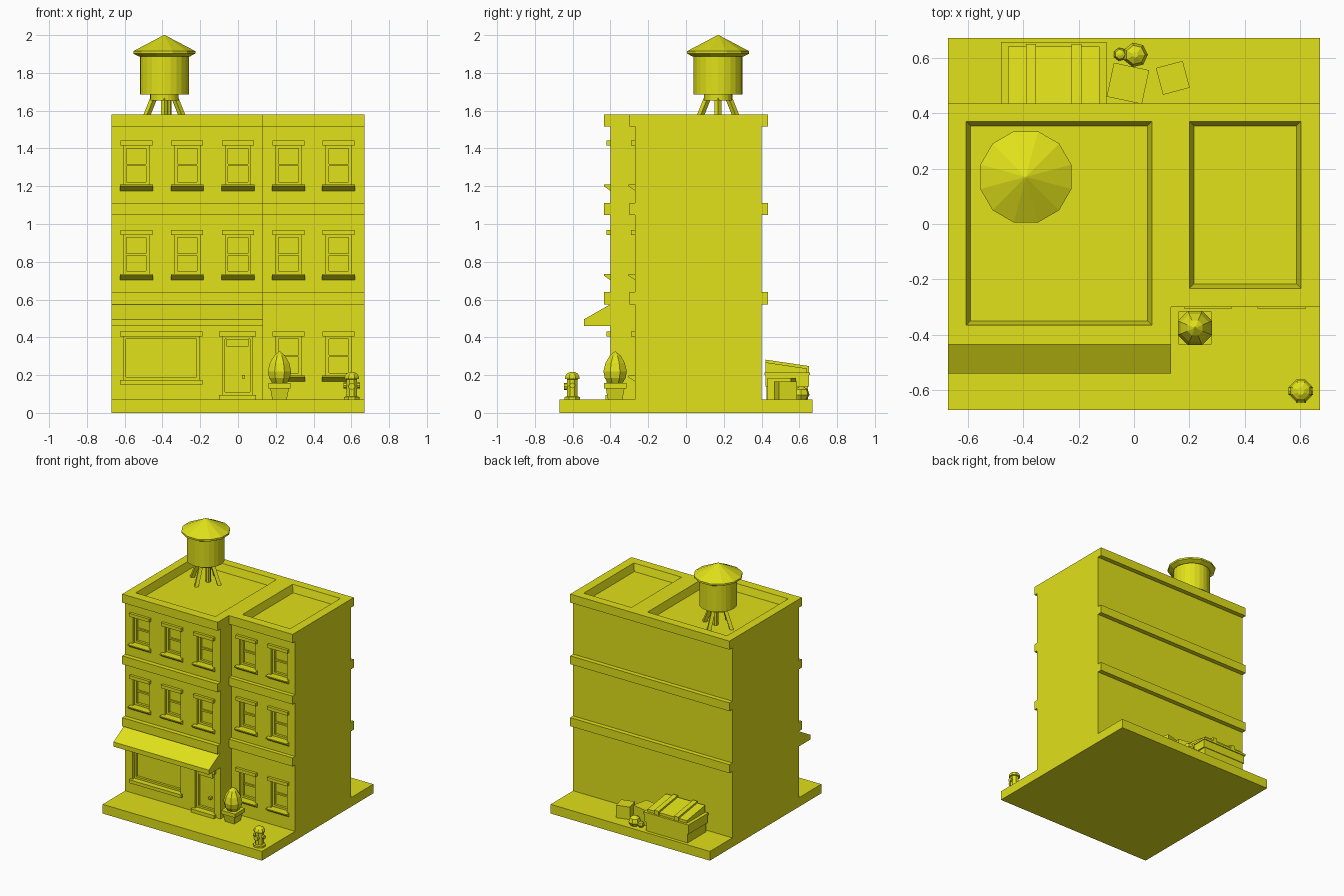
import bpy, bmesh
from math import sin, cos, pi, radians
from mathutils import Vector, Matrix

if "Cube" in bpy.data.objects:
    bpy.data.objects.remove(bpy.data.objects["Cube"])

mat = bpy.data.materials.new("yellow")
mat.diffuse_color = (0.75, 0.75, 0.01, 1)
mat.use_nodes = True
mat.node_tree.nodes["Principled BSDF"].inputs["Base Color"].default_value = mat.diffuse_color


def finish(name, bm):
    bmesh.ops.recalc_face_normals(bm, faces=bm.faces)
    me = bpy.data.meshes.new(name)
    bm.to_mesh(me)
    bm.free()
    me.materials.append(mat)
    ob = bpy.data.objects.new(name, me)
    bpy.context.collection.objects.link(ob)
    return ob


def add_box(bm, x0, x1, y0, y1, z0, z1, inset=0.0):
    """Box; inset shrinks the bottom face."""
    rings = []
    for z, d in ((z0, inset), (z1, 0)):
        rings.append([bm.verts.new(p) for p in ((x0 + d, y0 + d, z), (x1 - d, y0 + d, z),
                                                (x1 - d, y1 - d, z), (x0 + d, y1 - d, z))])
    skin(bm, rings)


def skin(bm, rings):
    n = len(rings[0])
    for a, b in zip(rings, rings[1:]):
        for i in range(n):
            j = (i + 1) % n
            bm.faces.new((a[i], a[j], b[j], b[i]))
    bm.faces.new(rings[0][::-1])
    bm.faces.new(rings[-1])


def boxes(name, *dims):
    bm = bmesh.new()
    for d in dims:
        add_box(bm, *d)
    return finish(name, bm)


def prism_x(name, x0, x1, yz):
    """Side profile in y,z extruded along x."""
    bm = bmesh.new()
    skin(bm, [[bm.verts.new((x, y, z)) for y, z in yz] for x in (x0, x1)])
    return finish(name, bm)


def lathe(name, cx, cy, profile, sides, turn=0.0):
    bm = bmesh.new()
    skin(bm, [[bm.verts.new((cx + r * cos(turn + 2 * pi * i / sides),
                             cy + r * sin(turn + 2 * pi * i / sides), z))
               for i in range(sides)] for r, z in profile])
    return finish(name, bm)


def rod(name, a, b, r, sides):
    a, b = Vector(a), Vector(b)
    bm = bmesh.new()
    rot = (b - a).to_track_quat('Z', 'Y').to_matrix().to_4x4()
    bmesh.ops.create_cone(bm, cap_ends=True, segments=sides, radius1=r, radius2=r,
                          depth=(b - a).length, matrix=Matrix.Translation((a + b) / 2) @ rot)
    return finish(name, bm)


def turned_box(name, cx, cy, sx, sy, z0, z1, angle):
    ob = boxes(name, (-sx / 2, sx / 2, -sy / 2, sy / 2, z0, z1))
    ob.data.transform(Matrix.Translation((cx, cy, 0)) @ Matrix.Rotation(radians(angle), 4, 'Z'))
    return ob


# Ground slab and L-shaped building
MAIN, WING, S, BACK = -0.40, -0.27, 0.67, 0.40
boxes("pavement", (-S, S, -S, S, 0, 0.07))
bm = bmesh.new()
plan = [(-S, MAIN), (0.133, MAIN), (0.133, WING), (S, WING), (S, BACK), (-S, BACK)]
skin(bm, [[bm.verts.new((x, y, z)) for x, y in plan] for z in (0.07, 1.58)])
building = finish("building", bm)

# Floor bands, front and back
for z0, z1 in ((0.575, 0.64), (1.047, 1.11), (1.515, 1.58)):
    boxes("floor_band", (-S, 0.133, MAIN - 0.035, MAIN, z0, z1),
          (0.133, S, WING - 0.03, WING, z0, z1), (-S, S, BACK, BACK + 0.035, z0, z1))

# Openings cut into the walls and roof
cut = bmesh.new()
DEPTH = 0.04


def opening(name, y, x0, x1, z0, z1, rail=True):
    add_box(cut, x0, x1, y - 0.1, y + DEPTH, z0, z1)
    a, b, t = y + 0.022, y + DEPTH, 0.015
    parts = [(x0, x0 + t, a, b, z0, z1), (x1 - t, x1, a, b, z0, z1),
             (x0 + t, x1 - t, a, b, z1 - t, z1), (x0 + t, x1 - t, a, b, z0, z0 + t)]
    if rail:
        m = (z0 + z1) / 2
        parts.append((x0 + t, x1 - t, a + 0.005, b, m - 0.006, m + 0.006))
    boxes(name + "_frame", *parts)
    boxes(name + "_lintel", (x0 - 0.018, x1 + 0.018, y - 0.02, y, z1, z1 + 0.025))


def sill(x0, x1, y, z):
    prism_x("window_sill", x0, x1, [(y, z), (y - 0.035, z), (y - 0.035, z - 0.008), (y, z - 0.032)])


for x in (-0.538, -0.269, 0.0, 0.267, 0.533):
    y = MAIN if x < 0.1 else WING
    for z in ((0.735, 1.208) if x < 0.1 else (0.197, 0.735, 1.208)):
        opening("window", y, x - 0.067, x + 0.067, z, z + 0.208)
        sill(x - 0.087, x + 0.087, y, z)

# Shop window and door
opening("shop_window", MAIN, -0.607, -0.205, 0.175, 0.405, False)
boxes("shop_sill", (-0.625, -0.187, MAIN - 0.02, MAIN, 0.15, 0.175))
opening("door", MAIN, -0.083, 0.078, 0.095, 0.405, False)
boxes("door_step", (-0.1, 0.096, MAIN - 0.025, MAIN + 0.01, 0.07, 0.095))
boxes("door_transom", (-0.06, 0.055, MAIN + 0.012, MAIN + DEPTH, 0.352, 0.392))
boxes("door_knob", (0.02, 0.037, MAIN + 0.012, MAIN + DEPTH, 0.182, 0.2))

# Roof recesses with sloping sides
for x0, x1, y0, y1 in ((-0.605, 0.065, -0.365, 0.37), (0.2, 0.602, -0.232, 0.37)):
    add_box(cut, x0, x1, y0, y1, 1.525, 1.58 + 0.0001, 0.016)
    add_box(cut, x0, x1, y0, y1, 1.58, 1.7)
cutter = finish("opening_cutter", cut)
cutter.hide_render = True
mod = building.modifiers.new("openings", 'BOOLEAN')
mod.object, mod.operation, mod.solver = cutter, 'DIFFERENCE', 'EXACT'
mod.use_self = True
bpy.context.view_layer.objects.active = building
bpy.ops.object.modifier_apply(modifier=mod.name)
bpy.data.objects.remove(cutter)

# Awning
prism_x("awning", -S, 0.133, [(MAIN, 0.575), (-0.54, 0.495), (-0.54, 0.46), (MAIN, 0.46)])

# Water tower
TX, TY = -0.39, 0.17
lathe("tower_tank", TX, TY, [(0.075, 1.655), (0.075, 1.685), (0.13, 1.685), (0.13, 1.89)], 24)
lathe("tower_roof", TX, TY, [(0.14, 1.887), (0.17, 1.902), (0.17, 1.915), (0.003, 2.0)], 12, pi / 12)
for i in range(4):
    c, s = cos(i * pi / 2), sin(i * pi / 2)
    rod("tower_leg", (TX + c * 0.115, TY + s * 0.115, 1.52), (TX + c * 0.055, TY + s * 0.055, 1.67), 0.018, 4)
rod("tower_pipe", (TX + 0.02, TY, 1.52), (TX + 0.02, TY, 1.67), 0.018, 8)

# Rubbish container
boxes("container_body", (-0.465, -0.115, 0.425, 0.645, 0.07, 0.14),
      (-0.475, -0.105, 0.42, 0.65, 0.14, 0.2), (-0.48, -0.1, 0.415, 0.657, 0.2, 0.215))
prism_x("container_lid", -0.455, -0.125, [(0.42, 0.215), (0.64, 0.215), (0.64, 0.235), (0.42, 0.268)])
for x in (-0.372, -0.207):
    prism_x("lid_rib", x - 0.018, x + 0.018, [(0.42, 0.215), (0.65, 0.215), (0.65, 0.248), (0.42, 0.282)])

# Boxes and bags behind the building
turned_box("large_carton", -0.022, 0.507, 0.13, 0.125, 0.07, 0.185, -12)
turned_box("small_carton", 0.14, 0.527, 0.1, 0.1, 0.07, 0.165, 15)
lathe("large_bag", 0.005, 0.61, [(0.03, 0.07), (0.045, 0.095), (0.035, 0.125), (0.01, 0.14)], 7)
lathe("small_bag", -0.05, 0.612, [(0.015, 0.07), (0.024, 0.085), (0.018, 0.105), (0.005, 0.11)], 7)

# Potted shrub
lathe("plant_pot", 0.22, -0.375, [(0.054, 0.07), (0.07, 0.13), (0.083, 0.13), (0.083, 0.158)], 4, pi / 4)
lathe("shrub", 0.22, -0.375, [(0.04, 0.155), (0.06, 0.185), (0.067, 0.22), (0.055, 0.265),
                              (0.03, 0.305), (0.003, 0.325)], 8, pi / 8)

# Fire hydrant
HX, HY = 0.602, -0.602
lathe("hydrant", HX, HY, [(0.044, 0.07), (0.044, 0.084), (0.031, 0.088), (0.031, 0.178), (0.041, 0.18),
                          (0.041, 0.192), (0.032, 0.207), (0.014, 0.217)], 8, pi / 8)
rod("hydrant_side_outlets", (HX - 0.044, HY, 0.145), (HX + 0.044, HY, 0.145), 0.015, 8)
rod("hydrant_front_outlet", (HX, HY, 0.14), (HX, HY - 0.044, 0.14), 0.018, 8)
